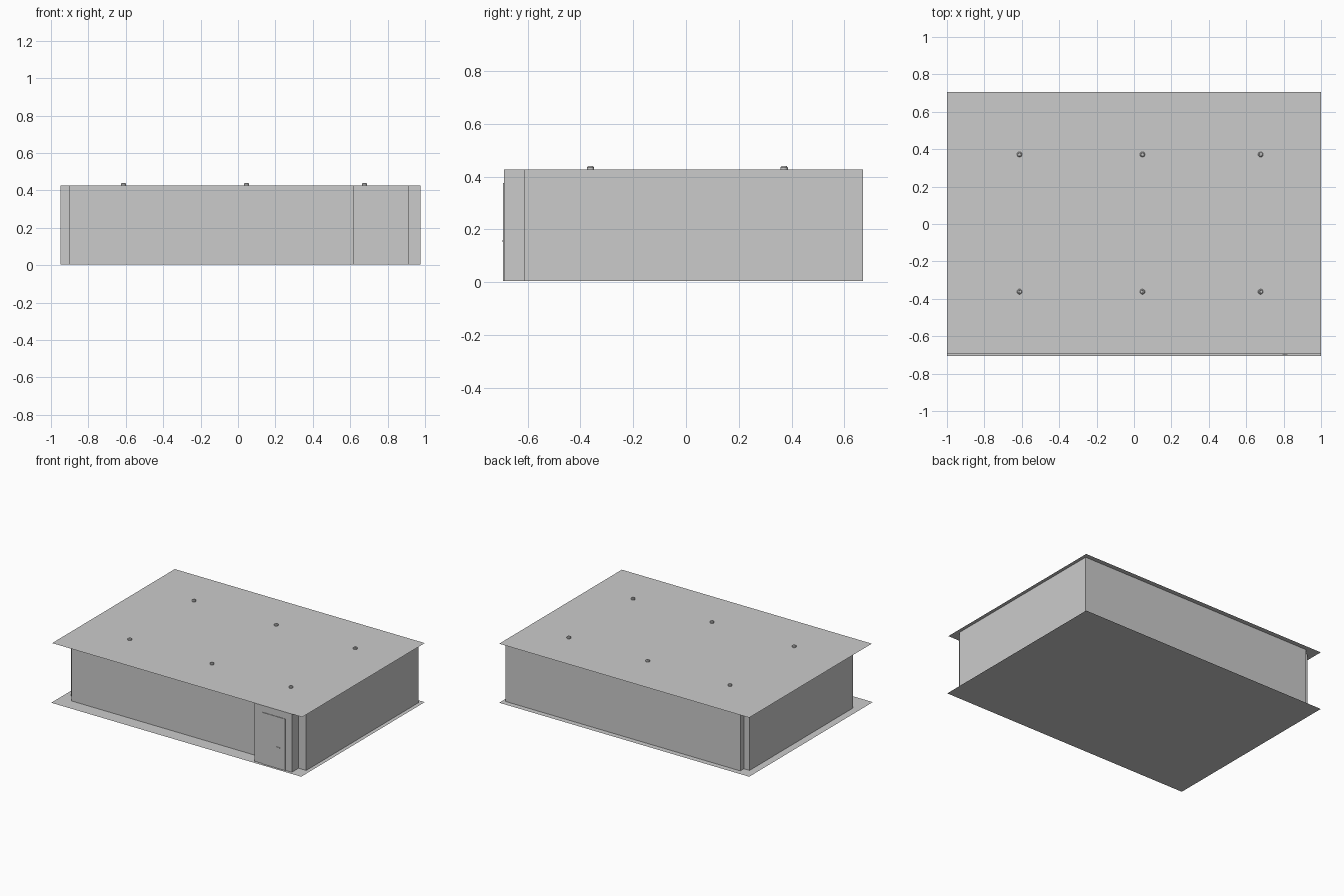
import bpy, bmesh
from mathutils import Matrix

if "Cube" in bpy.data.objects:
    bpy.data.objects.remove(bpy.data.objects["Cube"])

H = 0.427  # ceiling height


def finish(name, bm):
    mesh = bpy.data.meshes.new(name)
    bm.to_mesh(mesh)
    bm.free()
    ob = bpy.data.objects.new(name, mesh)
    bpy.context.collection.objects.link(ob)
    return ob


def box(name, x0, x1, y0, y1, z0, z1):
    bm = bmesh.new()
    m = Matrix.Translation(((x0 + x1) / 2, (y0 + y1) / 2, (z0 + z1) / 2)) \
        @ Matrix.Diagonal((x1 - x0, y1 - y0, z1 - z0, 1))
    bmesh.ops.create_cube(bm, size=1, matrix=m)
    return finish(name, bm)


def sheet(name, x0, x1, y0, y1, z):
    bm = bmesh.new()
    bm.faces.new([bm.verts.new(c) for c in
                  ((x0, y0, z), (x1, y0, z), (x1, y1, z), (x0, y1, z))])
    return finish(name, bm)


def lathe(name, profile, loc, n=16):
    bm = bmesh.new()
    vs = [bm.verts.new((r, 0, z)) for r, z in profile]
    es = [bm.edges.new(p) for p in zip(vs, vs[1:])]
    bmesh.ops.spin(bm, geom=vs + es, cent=(0, 0, 0), axis=(0, 0, 1),
                   angle=6.283185307, steps=n)
    bmesh.ops.remove_doubles(bm, verts=bm.verts, dist=1e-5)
    bmesh.ops.recalc_face_normals(bm, faces=bm.faces)
    ob = finish(name, bm)
    ob.location = loc
    return ob


# floor and ceiling sheets
sheet("floor", -1, 1, -0.706, 0.706, 0.0)
sheet("ceiling", -1, 1, -0.695, 0.706, H)

# thick walls, leaving open notches at the outer corners
walls = {
    "front_wall": (-0.904, 0.614, -0.612, -0.552),
    "entrance_wall": (0.614, 0.914, -0.69, -0.613),
    "right_wall": (0.914, 0.975, -0.613, 0.671),
    "left_wall": (-0.95, -0.904, -0.552, 0.63),
    "back_wall": (-0.904, 0.914, 0.63, 0.671),
}
for name, ext in walls.items():
    box(name, *ext, 0.003, H)

# door leaf standing slightly proud of the entrance wall, with handle
box("door", 0.68, 0.862, -0.694, -0.609, 0.003, 0.375)
box("door_handle", 0.795, 0.82, -0.698, -0.694, 0.153, 0.158)

# small ceiling fittings poking through the ceiling
profile = [(0, -0.004), (0.014, -0.004), (0.014, 0.007), (0.010, 0.012),
           (0.006, 0.012), (0.005, 0.010), (0, 0.010)]
for x in (-0.612, 0.045, 0.677):
    for y in (-0.362, 0.372):
        lathe("ceiling_fitting", profile, (x, y, H))
